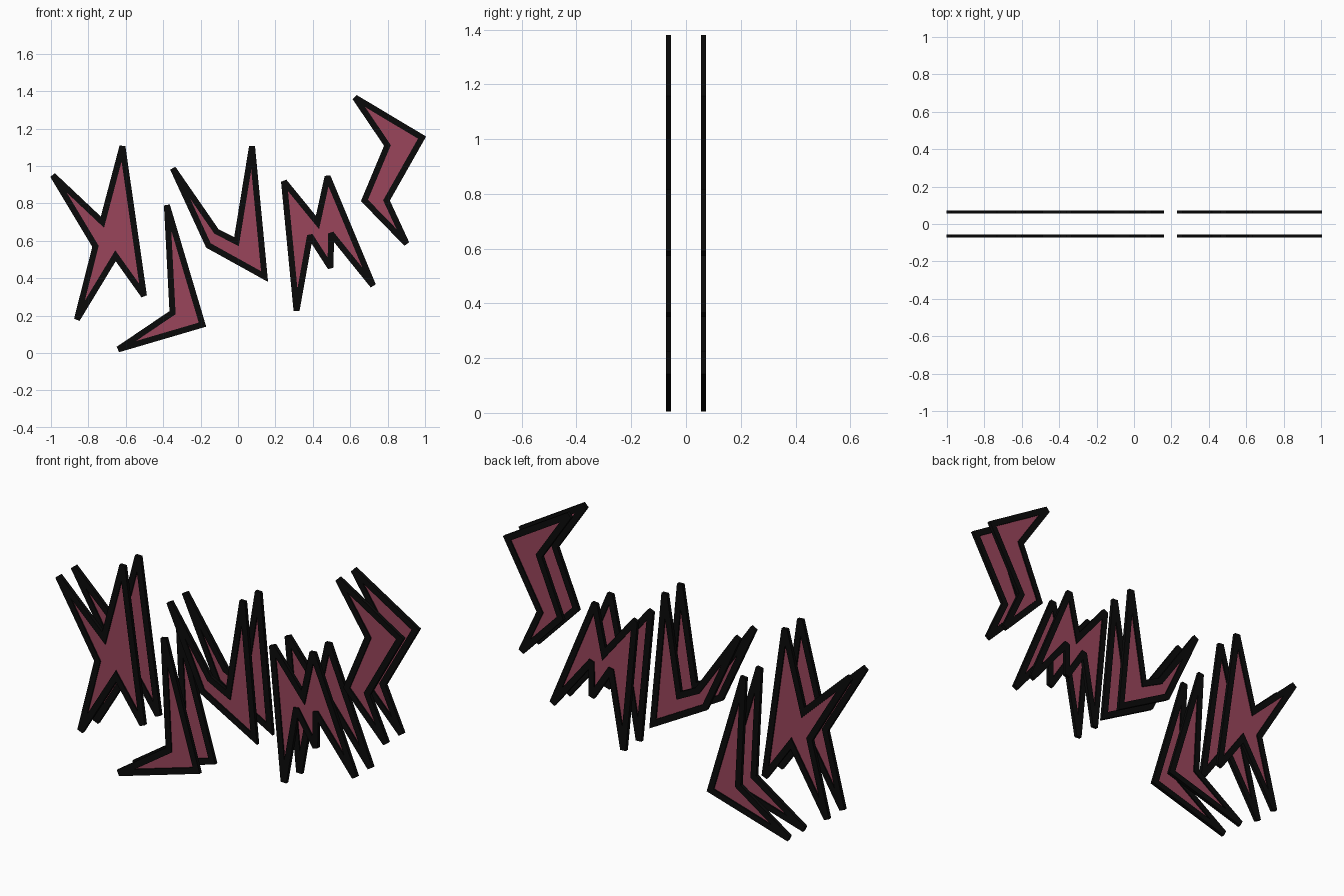
import bpy, bmesh, math
from mathutils import Vector

cube = bpy.data.objects.get("Cube")
if cube:
    bpy.data.objects.remove(cube, do_unlink=True)

HALF_WIDTH = 0.016   # outline stroke
HALF_DEPTH = 0.009
LAYER_Y = 0.064      # front and back sheets
SHARP = math.radians(45)


def material(name, colour):
    m = bpy.data.materials.new(name)
    m.use_nodes = True
    m.diffuse_color = colour
    m.node_tree.nodes["Principled BSDF"].inputs["Base Color"].default_value = colour
    return m


rose = material("dusty rose", (0.32, 0.06, 0.105, 1))
black = material("outline black", (0.003, 0.003, 0.003, 1))

# Centre line of each jagged shape, clockwise from its upper left tip
SHAPES = {
    "left_star": [(-.99, .95), (-.725, .70), (-.618, 1.105), (-.503, .307),
                  (-.655, .52), (-.861, .18), (-.762, .57)],
    "low_hook": [(-.38, .79), (-.19, .152), (-.64, .02), (-.35, .216)],
    "middle_tick": [(-.348, .987), (-.115, .65), (-.008, .596),
                    (.075, 1.105), (.142, .409), (-.158, .575)],
    "right_zigzag": [(.246, .917), (.425, .698), (.479, .944), (.722, .361),
                     (.497, .639), (.495, .457), (.385, .628), (.313, .227)],
    "high_bolt": [(.626, 1.366), (.984, 1.152), (.794, .816),
                  (.901, .585), (.676, .816), (.799, 1.11)],
}


def add_object(name, bm, mat, y):
    mesh = bpy.data.meshes.new(name)
    bm.to_mesh(mesh)
    bm.free()
    mesh.materials.append(mat)
    ob = bpy.data.objects.new(name, mesh)
    ob.location.y = y
    bpy.context.collection.objects.link(ob)


def corner(prev, here, nxt):
    """Outer and inner stroke points; very sharp tips are cut blunt."""
    a, b = (here - prev).normalized(), (nxt - here).normalized()
    na, nb = Vector((-a.y, a.x)), Vector((-b.y, b.x))
    mitre = (na + nb) * (HALF_WIDTH / (1 + na.dot(nb)))
    outer, inner = [here + mitre] * 2, [here - mitre] * 2
    if math.pi - a.angle(b) < SHARP:
        turn_right = a.x * b.y - a.y * b.x < 0
        if turn_right:
            outer = [here + na * HALF_WIDTH, here + nb * HALF_WIDTH]
        else:
            inner = [here - na * HALF_WIDTH, here - nb * HALF_WIDTH]
    return outer, inner


def outline(points):
    n = len(points)
    corners = [corner(points[i - 1], points[i], points[(i + 1) % n]) for i in range(n)]
    outer = [p for c in corners for p in c[0]]
    inner = [p for c in corners for p in c[1]]
    bm = bmesh.new()
    rings = [[bm.verts.new((p.x, y, p.y)) for p in loop]
             for loop, y in ((outer, -HALF_DEPTH), (outer, HALF_DEPTH),
                             (inner, HALF_DEPTH), (inner, -HALF_DEPTH))]
    for r in range(4):
        s, t = rings[r], rings[(r + 1) % 4]
        for i in range(len(s)):
            j = (i + 1) % len(s)
            bm.faces.new((s[i], s[j], t[j], t[i]))
    bmesh.ops.remove_doubles(bm, verts=bm.verts, dist=0.0001)
    bmesh.ops.recalc_face_normals(bm, faces=bm.faces)
    return bm


def panel(points):
    bm = bmesh.new()
    face = bm.faces.new([bm.verts.new((p.x, -0.002, p.y)) for p in points])
    ext = bmesh.ops.extrude_face_region(bm, geom=[face], use_keep_orig=True)
    moved = [v for v in ext["geom"] if isinstance(v, bmesh.types.BMVert)]
    bmesh.ops.translate(bm, verts=moved, vec=(0, 0.004, 0))
    bmesh.ops.recalc_face_normals(bm, faces=bm.faces)
    bmesh.ops.triangulate(bm, faces=bm.faces)
    return bm


# Two parallel sheets of outlined shapes
for side, y in (("front", -LAYER_Y), ("back", LAYER_Y)):
    for name, coords in SHAPES.items():
        pts = [Vector(c) for c in coords]
        add_object(f"{name}_panel_{side}", panel(pts), rose, y)
        add_object(f"{name}_outline_{side}", outline(pts), black, y)
